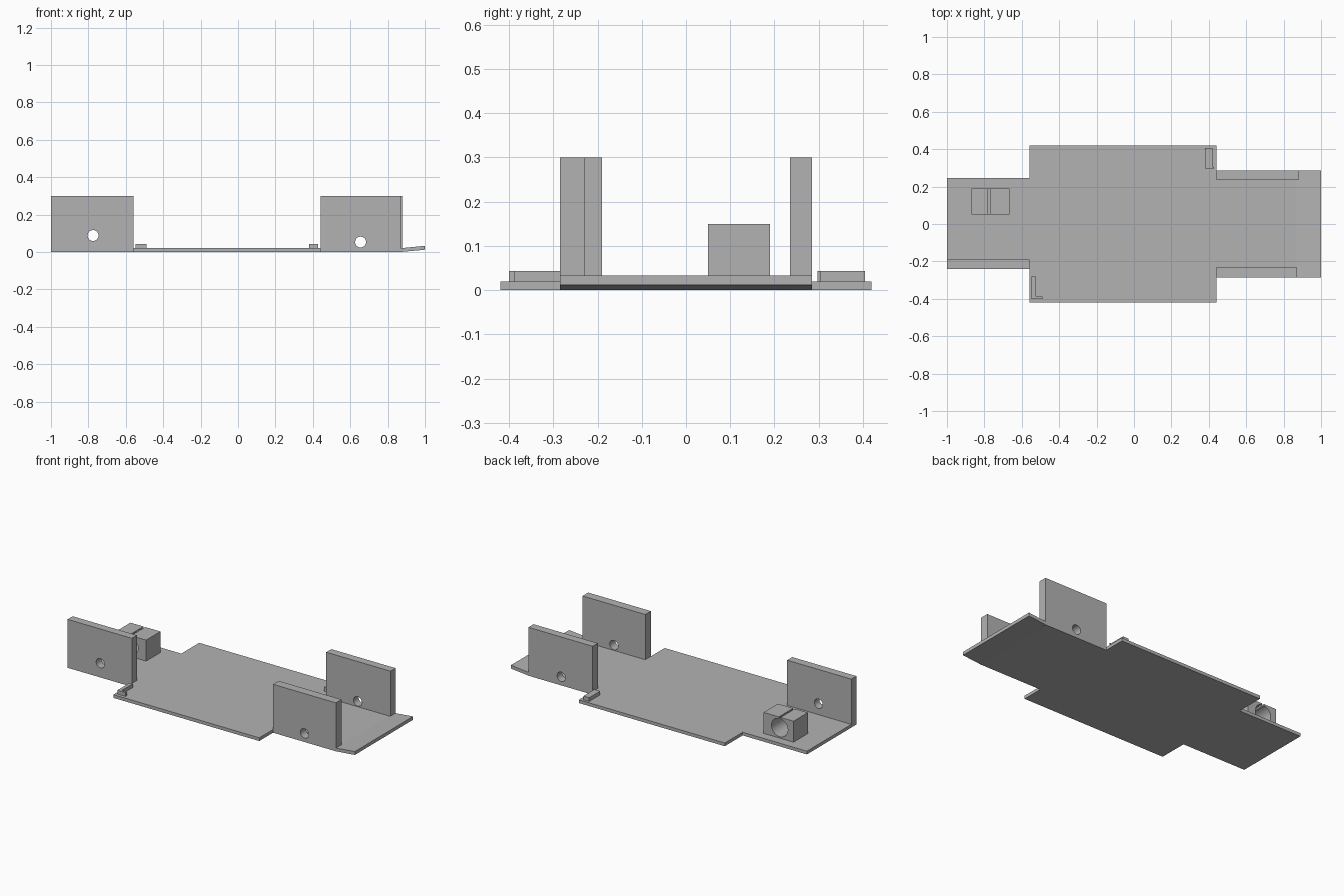
import bpy, bmesh, math
from mathutils import Vector

old = bpy.data.objects.get("Cube")
if old:
    bpy.data.objects.remove(old, do_unlink=True)

grey = bpy.data.materials.new("plain grey")
grey.use_nodes = True
COLOUR = (0.45, 0.45, 0.45, 1)
grey.diffuse_color = COLOUR
grey.node_tree.nodes["Principled BSDF"].inputs["Base Color"].default_value = COLOUR

BASE = 0.02   # plate thickness
TOP = 0.3     # wall height


def prism(name, outline, axis, low, high):
    """Extrude a 2D outline along y (outline in x, z) or z (outline in x, y)."""
    bm = bmesh.new()
    place = (lambda a, b: (a, low, b)) if axis == "y" else (lambda a, b: (a, b, low))
    face = bm.faces.new([bm.verts.new(place(a, b)) for a, b in outline])
    out = bmesh.ops.extrude_face_region(bm, geom=[face])
    shift = Vector((0, high - low, 0) if axis == "y" else (0, 0, high - low))
    bmesh.ops.translate(bm, vec=shift,
                        verts=[v for v in out["geom"] if isinstance(v, bmesh.types.BMVert)])
    bmesh.ops.recalc_face_normals(bm, faces=bm.faces)
    mesh = bpy.data.meshes.new(name)
    bm.to_mesh(mesh)
    bm.free()
    mesh.materials.append(grey)
    obj = bpy.data.objects.new(name, mesh)
    bpy.context.collection.objects.link(obj)
    return obj


def activate(obj):
    bpy.ops.object.select_all(action="DESELECT")
    obj.select_set(True)
    bpy.context.view_layer.objects.active = obj


def wall(name, x0, x1, y0, y1, hole_x, hole_z):
    """Upright side wall with a round hole through it."""
    obj = prism(name, [(x0, 0), (x1, 0), (x1, TOP), (x0, TOP)], "y", y0, y1)
    ring = [(hole_x + 0.029 * math.cos(math.tau * i / 32),
             hole_z + 0.029 * math.sin(math.tau * i / 32)) for i in range(32)]
    cutter = prism(name + "_cutter", ring, "y", y0 - 0.1, y1 + 0.1)
    cutter.hide_render = True
    mod = obj.modifiers.new("hole", "BOOLEAN")
    mod.operation = "DIFFERENCE"
    mod.solver = "EXACT"
    mod.object = cutter
    activate(obj)
    bpy.ops.object.modifier_apply(modifier=mod.name)
    bpy.data.objects.remove(cutter, do_unlink=True)
    bpy.ops.object.shade_smooth_by_angle(angle=math.radians(30))


# Base plate: wide middle with narrower ends
prism("base_plate", [(-1, -0.24), (-0.56, -0.24), (-0.56, -0.42), (0.44, -0.42),
                     (0.44, -0.285), (0.87, -0.285), (0.87, 0.285), (0.44, 0.285),
                     (0.44, 0.42), (-0.56, 0.42), (-0.56, 0.245), (-1, 0.245)],
      "z", 0, BASE)

# Slightly raised lip at one end
prism("end_lip", [(0.87, 0), (1, 0.012), (1, 0.033), (0.87, BASE)], "y", -0.285, 0.285)

# Side walls
wall("narrow_end_wall", -1, -0.56, -0.24, -0.19, -0.775, 0.088)
wall("front_wall", 0.44, 0.87, -0.285, -0.23, 0.655, 0.053)
wall("back_wall", 0.44, 0.88, 0.235, 0.285, 0.655, 0.053)

# Clamp block: round bore opened by a narrow slot at the top
cx, cz, radius, gap, height = -0.775, 0.085, 0.056, 0.006, 0.15
start = math.pi / 2 + math.asin(gap / radius)
sweep = math.tau - 2 * math.asin(gap / radius)
bore = [(cx + radius * math.cos(start + sweep * i / 40),
         cz + radius * math.sin(start + sweep * i / 40)) for i in range(41)]
clamp = prism("clamp_block", [(cx + gap, height), (-0.665, height), (-0.665, BASE),
                              (-0.87, BASE), (-0.87, height), (cx - gap, height)] + bore,
              "y", 0.05, 0.19)
activate(clamp)
bpy.ops.object.shade_smooth_by_angle(angle=math.radians(30))

# Small raised corner stops
prism("front_stop", [(-0.547, -0.4), (-0.49, -0.4), (-0.49, -0.387), (-0.525, -0.387),
                     (-0.525, -0.28), (-0.547, -0.28)], "z", BASE, 0.043)
prism("back_stop", [(0.38, 0.297), (0.428, 0.297), (0.428, 0.304), (0.42, 0.304),
                    (0.42, 0.405), (0.38, 0.405)], "z", BASE, 0.043)
